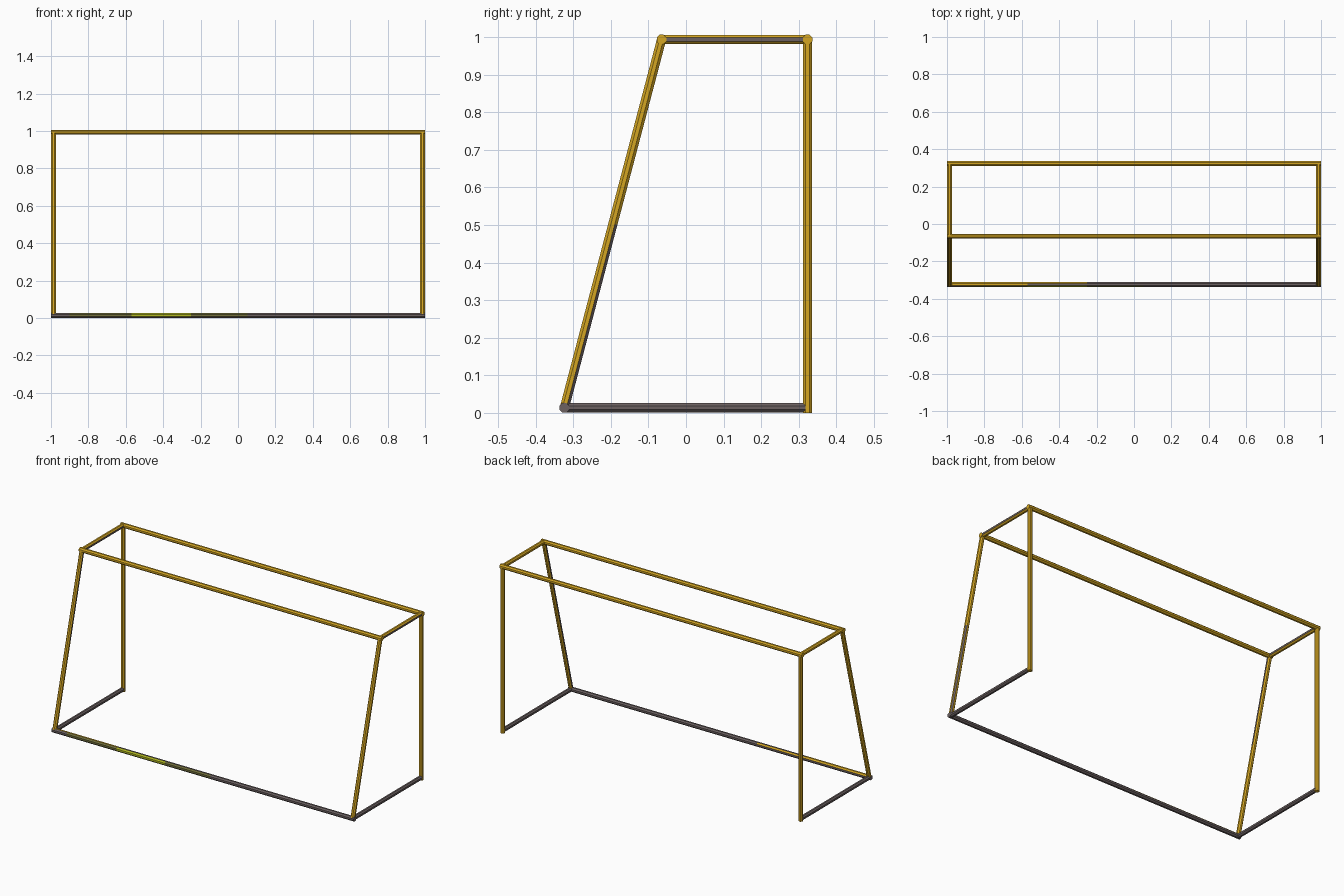
import bpy, bmesh, math
from mathutils import Vector

if "Cube" in bpy.data.objects:
    bpy.data.objects.remove(bpy.data.objects["Cube"])


def material(name, rgb):
    m = bpy.data.materials.new(name)
    m.diffuse_color = (*rgb, 1)
    m.use_nodes = True
    m.node_tree.nodes["Principled BSDF"].inputs["Base Color"].default_value = m.diffuse_color
    return m


MATS = [material("gold paint", (0.66, 0.38, 0.016)),
        material("bare grey metal", (0.15, 0.12, 0.12)),
        material("bright olive", (0.44, 0.48, 0.015)),
        material("worn olive brown", (0.17, 0.16, 0.045))]
GOLD, GREY, OLIVE, BROWN = range(4)


def tube(name, a, b, apothem, rule, cuts=(), side=Vector((1, 0, 0))):
    """Octagonal tube from a to b, one flat facing 'side'; rule(centre, normal) picks the colour."""
    a, b = Vector(a), Vector(b)
    axis = (b - a).normalized()
    u = (side - axis * side.dot(axis)).normalized()
    v = axis.cross(u)
    r = apothem / math.cos(math.pi / 8)
    bm = bmesh.new()
    rings = []
    for t in (0, *cuts, 1):
        c = a.lerp(b, t)
        rings.append([bm.verts.new(c + r * (math.cos(g) * u + math.sin(g) * v))
                      for g in ((i + 0.5) * math.pi / 4 for i in range(8))])
    for p, q in zip(rings, rings[1:]):
        for i in range(8):
            j = (i + 1) % 8
            bm.faces.new((p[i], p[j], q[j], q[i]))
    bm.faces.new(rings[0][::-1])
    bm.faces.new(rings[-1])
    bm.normal_update()
    for f in bm.faces:
        f.material_index = rule(f.calc_center_median(), f.normal)
    me = bpy.data.meshes.new(name)
    bm.to_mesh(me)
    bm.free()
    for m in MATS:
        me.materials.append(m)
    ob = bpy.data.objects.new(name, me)
    bpy.context.collection.objects.link(ob)


def gold(c, n):
    return GOLD


def grey(c, n):
    return GREY


# worn paint on the ground bar: olive patch in front, gold on the upper rear
def ground_bar(c, n):
    if abs(n.x) > 0.5:
        return GREY
    if n.y < -0.5 and n.z > -0.1:
        if -0.57 < c.x < -0.25:
            return OLIVE
        if -0.9 < c.x < 0.05:
            return BROWN
    if n.z > 0.5 and n.y > 0.5 and c.x < -0.25:
        return GOLD
    if n.z > 0.9 and c.x < -0.57:
        return GOLD
    return GREY


# bare strips on the sloping stays
def stay(c, n):
    if c.x < 0:
        return GREY if n.x > 0.9 and c.z > 0.5 else GOLD
    if n.x < -0.9:
        return GREY
    return GREY if n.x > 0.5 and n.y > 0.5 and c.z < 0.5 else GOLD


# bare strip along the right-hand face of the top arms
def arm(c, n):
    return GREY if n.x > 0.9 else GOLD


BACK, MID, FRONT = 0.3235, -0.065, -0.3235
TOP, LOW, X = 0.9935, 0.0135, 0.9865
R_LONG, R_SIDE = 0.0128, 0.0122
up = Vector((0, 0, 1))

# long horizontal bars
tube("crossbar", (-1, BACK, TOP), (1, BACK, TOP), R_LONG, gold, side=up)
tube("upper_rear_bar", (-1, MID, TOP), (1, MID, TOP), R_LONG, gold, side=up)
tube("ground_bar", (-1, FRONT, LOW), (1, FRONT, LOW), R_LONG, ground_bar,
     cuts=(0.05, 0.215, 0.375, 0.525), side=up)

# the two end frames
for s, label in ((-1, "left"), (1, "right")):
    x = s * X
    tube(label + "_post", (x, BACK, 0), (x, BACK, TOP), R_SIDE, gold)
    tube(label + "_stay", (x, FRONT, LOW), (x, MID, TOP), R_SIDE, stay, cuts=(0.5,))
    tube(label + "_top_arm", (x, MID, TOP), (x, BACK, TOP), R_SIDE, arm)
    tube(label + "_ground_arm", (x, FRONT, LOW), (x, BACK, LOW), R_SIDE, grey)
